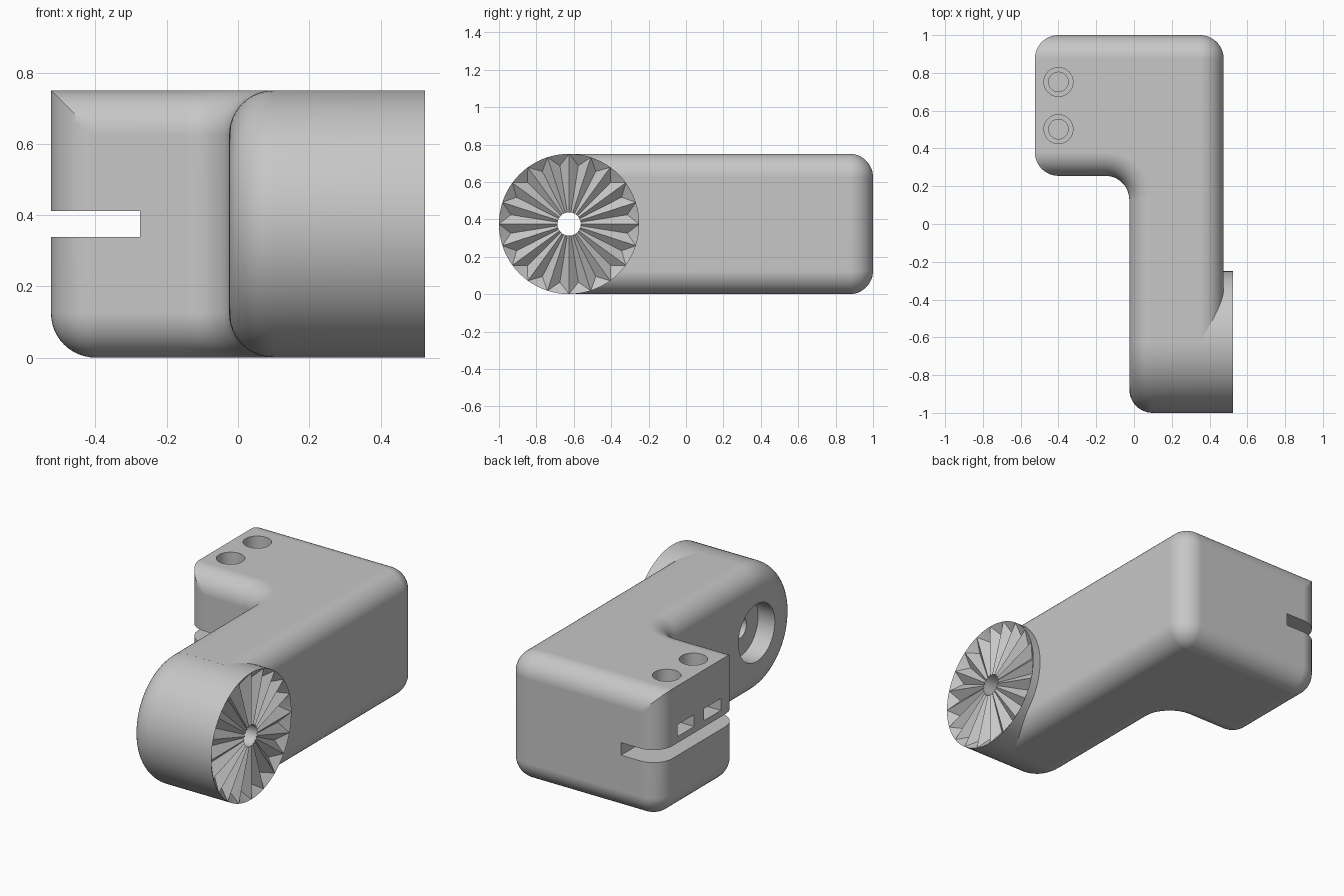
import bpy, bmesh, math
from math import sin, cos, pi

if "Cube" in bpy.data.objects:
    bpy.data.objects.remove(bpy.data.objects["Cube"], do_unlink=True)

H = 0.75                      # overall height
R = H / 2                     # pivot radius
FILLET, CORNER = 0.125, 0.126
STEPS, SEG = 12, 80
AXIS_Y, AXIS_Z = -0.625, R    # pivot axis, runs along x
BORE, POCKET, POCKET_X = 0.0625, 0.17, 0.085

grey = bpy.data.materials.new("plain grey")
grey.use_nodes = True
grey.diffuse_color = (0.57, 0.57, 0.57, 1)
grey.node_tree.nodes["Principled BSDF"].inputs["Base Color"].default_value = (0.57, 0.57, 0.57, 1)


def finish(name, bm):
    bmesh.ops.remove_doubles(bm, verts=bm.verts, dist=1e-6)
    bmesh.ops.recalc_face_normals(bm, faces=bm.faces)
    mesh = bpy.data.meshes.new(name)
    bm.to_mesh(mesh)
    bm.free()
    mesh.materials.append(grey)
    obj = bpy.data.objects.new(name, mesh)
    bpy.context.collection.objects.link(obj)
    return obj


def loft(name, rings):
    """Skin closed rings of equal length and cap both ends."""
    bm = bmesh.new()
    rows = [[bm.verts.new(p) for p in ring] for ring in rings]
    n = len(rows[0])
    for a, b in zip(rows, rows[1:]):
        for i in range(n):
            j = (i + 1) % n
            bm.faces.new((a[i], a[j], b[j], b[i]))
    bm.faces.new(rows[0])
    bm.faces.new(rows[-1])
    return finish(name, bm)


def around(x, r, a):
    """Point at radius r round the pivot axis; a = 0 is up, a = pi/2 is front."""
    return (x, AXIS_Y - r * sin(a), AXIS_Z + r * cos(a))


def arc(cx, cy, r, start, end):
    return [(cx + r * cos(a), cy + r * sin(a)) for a in
            (math.radians(start + (end - start) * i / STEPS) for i in range(STEPS + 1))]


def select_only(obj):
    bpy.ops.object.select_all(action='DESELECT')
    obj.select_set(True)
    bpy.context.view_layer.objects.active = obj


def cut(obj, cutter):
    cutter.hide_render = True
    mod = obj.modifiers.new("cut", 'BOOLEAN')
    mod.operation, mod.solver, mod.object = 'DIFFERENCE', 'EXACT', cutter
    select_only(obj)
    bpy.ops.object.modifier_apply(modifier=mod.name)
    bpy.data.objects.remove(cutter, do_unlink=True)


def smooth(obj, angle=28):
    select_only(obj)
    bpy.ops.object.shade_smooth_by_angle(angle=math.radians(angle))


def box(name, x0, x1, y0, y1, z0, z1):
    return loft(name, [[(x0, y0, z), (x1, y0, z), (x1, y1, z), (x0, y1, z)] for z in (z0, z1)])


# L-shaped body: outline inset layer by layer to round the top and bottom edges
X0, X1, X2, Y0, Y1 = -0.525, -0.025, 0.475, 0.255, 1.0


def outline(d, z, square_end):
    c = FILLET if square_end else CORNER
    end_r = c if square_end else c - d
    front = arc(X0 + c, Y0 + c, end_r, 180, 270)
    back = arc(X0 + c, Y1 - c, end_r, 90, 180)
    if square_end:            # the clamp end keeps a sharp top edge
        front = [(x, max(y, Y0 + d)) for x, y in front]
        back = [(x, min(y, Y1 - d)) for x, y in back]
    inner = arc(X1 - CORNER, Y0 - CORNER, CORNER + d, 90, 0)
    outer = arc(X2 - CORNER, Y1 - CORNER, CORNER - d, 0, 90)
    tip = AXIS_Y - 0.005
    pts = front + inner + [(X1 + d, tip), (X2 - d, tip)] + outer + back
    return [(x, y, z) for x, y in pts]


angles = [pi / 2 * i / STEPS for i in range(STEPS + 1)]
layers = [outline(FILLET * (1 - cos(a)), FILLET * (1 - sin(a)), False) for a in reversed(angles)]
layers += [outline(FILLET * (1 - cos(a)), H - FILLET * (1 - sin(a)), True) for a in angles]
body = loft("body", layers)

# Crease the mitres where the clamp end's upright and top roundings meet
bm = bmesh.new()
bm.from_mesh(body.data)


def on_mitre(v):
    return abs((v.co.x - X0) - (H - v.co.z)) < 1e-5


for f in list(bm.faces):
    corners = list(f.verts)
    if len(corners) == 4:
        for a, b in (corners[0::2], corners[1::2]):
            if on_mitre(a) and on_mitre(b):
                bmesh.utils.face_split(f, a, b)
                break
bm.to_mesh(body.data)
bm.free()

# Clamp slot, screw holes and nut pockets
cut(body, box("slot_cutter", -0.7, -0.275, 0, 1.2, 0.338, 0.412))
for y in (0.502, 0.752):
    steps = [(0.38, 0.052), (0.6, 0.052), (0.6, 0.077), (0.9, 0.077)]
    rings = [[(-0.4 + r * cos(2 * pi * i / 32), y + r * sin(2 * pi * i / 32), z)
              for i in range(32)] for z, r in steps]
    cut(body, loft("screw_cutter", rings))
    cut(body, box("nut_cutter", -0.7, -0.32, y - 0.078, y + 0.078, 0.45, 0.52))

# Stepped pivot bore through the arm
bore = [(-0.2, POCKET), (POCKET_X, POCKET), (POCKET_X, BORE), (0.7, BORE)]
cut(body, loft("bore_cutter", [[around(x, r, 2 * pi * i / SEG) for i in range(SEG)] for x, r in bore]))
smooth(body)
weighted = body.modifiers.new("even shading", 'WEIGHTED_NORMAL')
weighted.keep_sharp = True

# Rounded arm end: half turn of the arm section
section = [(POCKET_X, POCKET), (X1, POCKET)]
section += [(X1 + FILLET * (1 - cos(a)), R - FILLET * (1 - sin(a))) for a in angles]
section += [(0.35, R), (0.35, BORE), (POCKET_X, BORE)]
arm_end = loft("arm_end", [[around(x, r, 2 * pi * i / SEG) for x, r in section]
                           for i in range(SEG // 2 + 1)])
smooth(arm_end)

# Toothed pivot disc: ridges run to a level rim, valleys stop just inside it
TEETH, BACK, FACE, DEPTH, VALLEY = 20, 0.34, 0.525, 0.045, 0.315
bm = bmesh.new()


def face(*points):
    bm.faces.new([bm.verts.new(p) for p in points])


half = pi / TEETH
for t in range(TEETH):
    mid = (2 * t + 1) * half
    valley = around(FACE - DEPTH, VALLEY, mid)
    root = around(FACE - DEPTH * BORE / VALLEY, BORE, mid)
    for side in (-1, 1):
        ridge = mid + side * half
        face(around(FACE, BORE, ridge), around(FACE, R, ridge), valley, root)
        face(around(BACK, BORE, ridge), around(BACK, BORE, mid), root, around(FACE, BORE, ridge))
        for k in range(2):
            a, b = (mid + side * half * s / 2 for s in (k, k + 1))
            face(around(FACE, R, a), around(FACE, R, b), valley)
            face(around(FACE, R, a), around(FACE, R, b), around(BACK, R, b), around(BACK, R, a))
        face(around(BACK, BORE, mid), around(BACK, R, mid),
             around(BACK, R, mid + side * half / 2), around(BACK, R, ridge),
             around(BACK, BORE, ridge))
disc = finish("toothed_disc", bm)
smooth(disc, 20)
